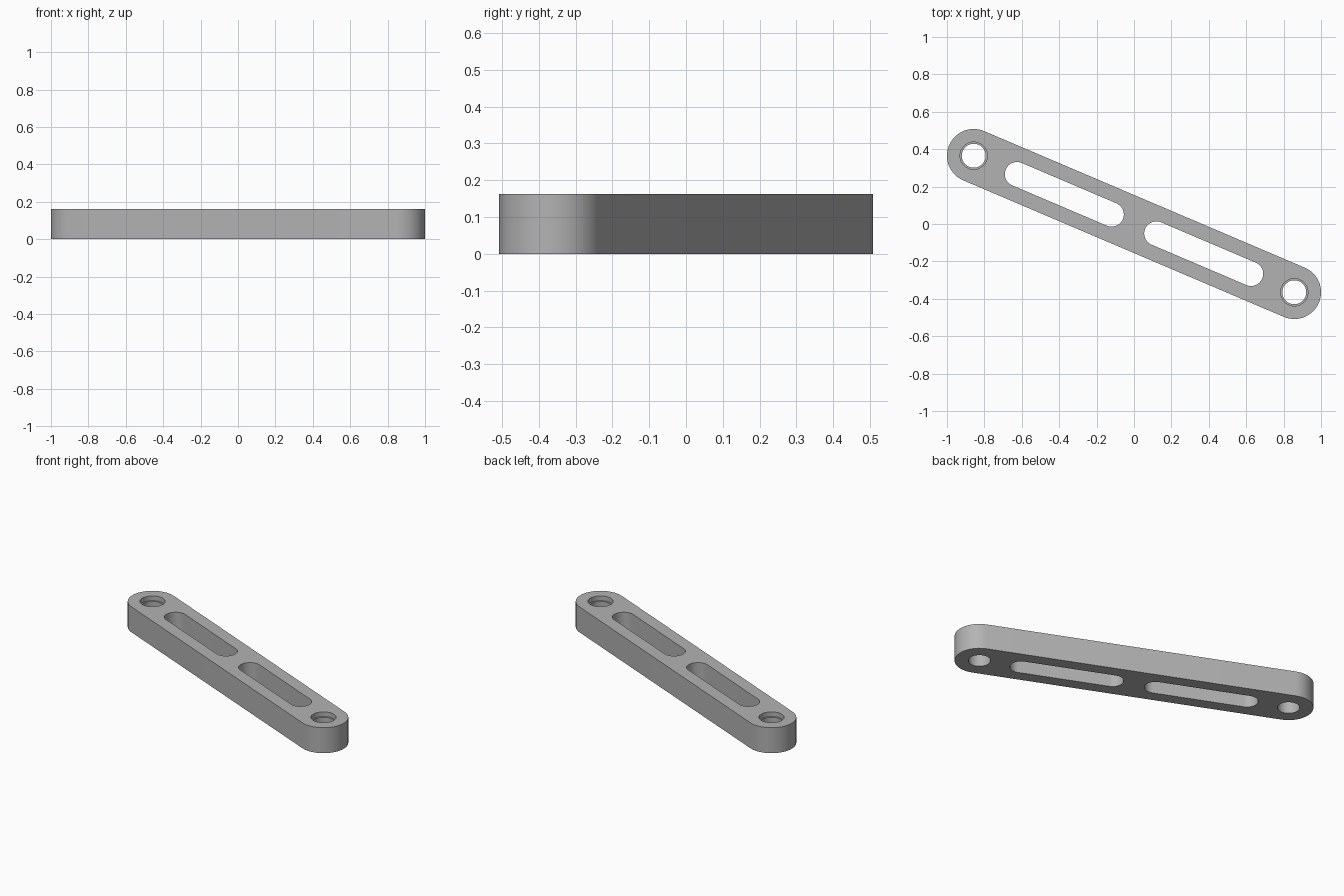
import bpy
import bmesh
import math
from mathutils import Matrix

cube = bpy.data.objects.get("Cube")
if cube:
    bpy.data.objects.remove(cube)

HEIGHT = 0.162
TILT = math.atan2(-0.365, 0.857)
PIVOT = math.hypot(0.857, 0.365)
SEGMENTS = 28

grey = bpy.data.materials.new("satin grey")
grey.use_nodes = True
colour = (0.45, 0.45, 0.45, 1)
grey.diffuse_color = colour
grey.node_tree.nodes["Principled BSDF"].inputs["Base Color"].default_value = colour


def capsule(name, start, end, radius, low, high):
    """Upright prism with round ends, lying along the tilted axis."""
    bm = bmesh.new()
    ring = []
    for centre, turn in ((end, -math.pi / 2), (start, math.pi / 2)):
        # A zero-length capsule is a cylinder, so the shared seam points are skipped
        steps = SEGMENTS + (start != end)
        for i in range(steps):
            a = turn + math.pi * i / SEGMENTS
            ring.append(bm.verts.new((centre + radius * math.cos(a),
                                      radius * math.sin(a), low)))
    face = bm.faces.new(ring)
    top = bmesh.ops.extrude_face_region(bm, geom=[face])["geom"]
    bmesh.ops.translate(bm, vec=(0, 0, high - low),
                        verts=[v for v in top if isinstance(v, bmesh.types.BMVert)])
    bmesh.ops.recalc_face_normals(bm, faces=bm.faces)
    bm.transform(Matrix.Rotation(TILT, 4, "Z"))
    mesh = bpy.data.meshes.new(name)
    bm.to_mesh(mesh)
    bm.free()
    mesh.materials.append(grey)
    obj = bpy.data.objects.new(name, mesh)
    bpy.context.collection.objects.link(obj)
    return obj


# Link bar body
bar = capsule("link_bar", -PIVOT, PIVOT, 0.143, 0, HEIGHT)

# Slots, pivot holes and their shallow counterbores, mirrored about the middle
cutters = []
for side in (-1, 1):
    inner, outer = sorted((side * 0.13, side * 0.68))
    pivot = side * PIVOT
    cutters += [
        capsule("slot_cutter", inner, outer, 0.065, -0.1, HEIGHT + 0.1),
        capsule("hole_cutter", pivot, pivot, 0.064, -0.1, HEIGHT + 0.1),
        capsule("counterbore_cutter", pivot, pivot, 0.073, HEIGHT - 0.03, HEIGHT + 0.1),
    ]

bpy.ops.object.select_all(action="DESELECT")
bpy.context.view_layer.objects.active = bar
bar.select_set(True)
for cutter in cutters:
    cutter.hide_render = True
    cut = bar.modifiers.new("cut", "BOOLEAN")
    cut.operation = "DIFFERENCE"
    cut.solver = "EXACT"
    cut.object = cutter
    bpy.ops.object.modifier_apply(modifier=cut.name)
    bpy.data.objects.remove(cutter)

bpy.ops.object.shade_smooth_by_angle(angle=math.radians(30))
